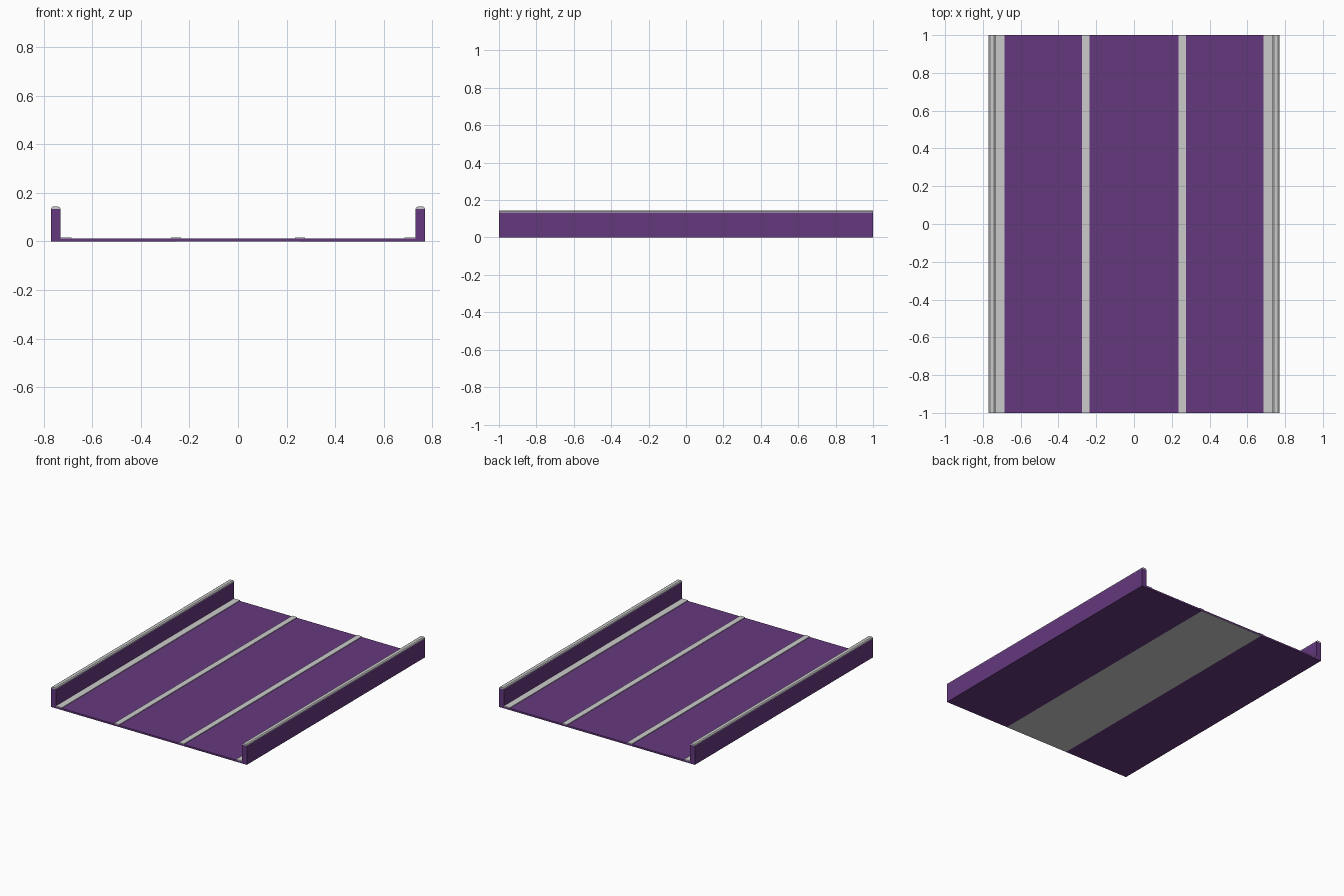
import bpy

if "Cube" in bpy.data.objects:
    bpy.data.objects.remove(bpy.data.objects["Cube"])

purple = bpy.data.materials.new("purple")
purple.diffuse_color = (0.130, 0.040, 0.208, 1)
purple.use_nodes = True
purple.node_tree.nodes["Principled BSDF"].inputs["Base Color"].default_value = purple.diffuse_color


def extrude(name, profile, mat=None):
    """Extrude an (x, z) profile along the full length in y."""
    area = sum(a[0] * b[1] - b[0] * a[1]
               for a, b in zip(profile, profile[1:] + profile[:1]))
    if area < 0:
        profile = profile[::-1]
    n = len(profile)
    verts = [(x, y, z) for y in (-1, 1) for x, z in profile]
    faces = [tuple(range(n)), tuple(range(2 * n - 1, n - 1, -1))]
    faces += [(i, i + n, (i + 1) % n + n, (i + 1) % n) for i in range(n)]
    mesh = bpy.data.meshes.new(name)
    mesh.from_pydata(verts, [], faces)
    obj = bpy.data.objects.new(name, mesh)
    bpy.context.collection.objects.link(obj)
    if mat:
        mesh.materials.append(mat)
    return obj


def rect(x0, x1, z0, z1):
    return [(x0, z0), (x1, z0), (x1, z1), (x0, z1)]


DECK, WALL, TOP = 0.012, 0.134, 0.144

# Centre lane with grey underside
extrude("centre_lane", rect(-0.255, 0.255, 0.001, DECK), purple)
extrude("centre_underside", rect(-0.255, 0.255, 0, 0.001))

for side, s in (("left", -1), ("right", 1)):
    def part(name, profile, mat=None):
        extrude(f"{side}_{name}", [(s * x, z) for x, z in profile], mat)

    # Outer lane and upright wall form one L section
    part("lane_and_wall", [(0.255, 0), (0.77, 0), (0.77, WALL), (0.732, WALL),
                           (0.732, DECK), (0.255, DECK)], purple)
    # Rounded-off rail cap
    part("rail_cap", [(0.732, WALL), (0.77, WALL), (0.769, 0.139), (0.762, TOP),
                      (0.740, TOP), (0.733, 0.139)])
    # Raised lane divider and kerb strip
    part("lane_divider", rect(0.235, 0.275, DECK, 0.017))
    part("kerb_strip", rect(0.685, 0.732, DECK, 0.017))
